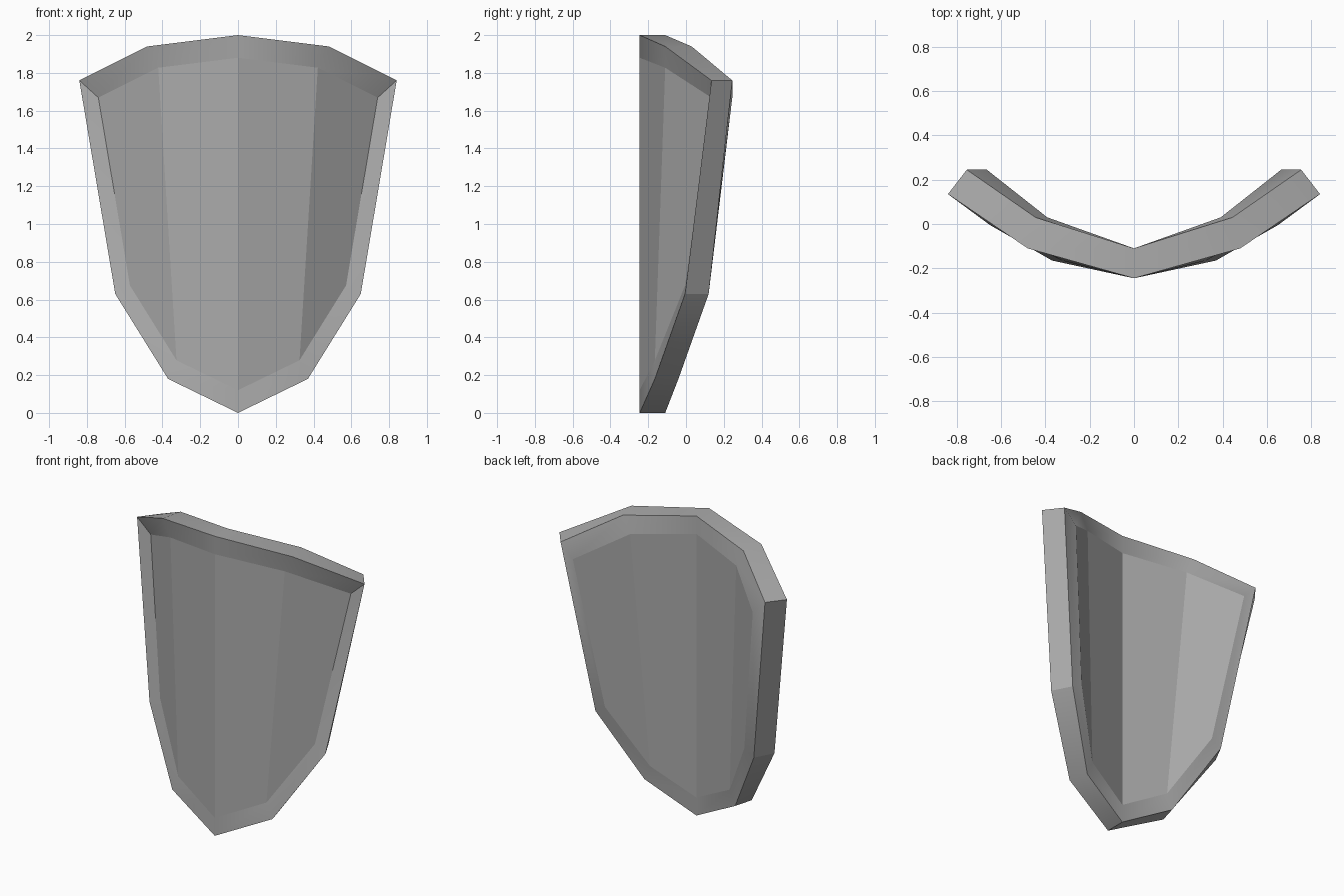
import bpy, bmesh, math

cube = bpy.data.objects.get("Cube")
if cube:
    bpy.data.objects.remove(cube, do_unlink=True)

steel = bpy.data.materials.new("plain_grey")
steel.use_nodes = True
grey = (0.4, 0.4, 0.4, 1)
steel.diffuse_color = grey
steel.node_tree.nodes["Principled BSDF"].inputs["Base Color"].default_value = grey

# Half outline, top centre to bottom tip: (x, y, z)
FRONT = [(0, -.245, 2), (.48, -.11, 1.94), (.84, .135, 1.76),
         (.65, -.005, .63), (.37, -.165, .18), (0, -.245, 0)]
BACK = [(0, -.11, 2), (.445, .03, 1.94), (.755, .245, 1.76),
        (.585, .12, .63), (.335, -.04, .18), (0, -.11, 0)]
INSET = 0.88

bm = bmesh.new()


def ring(half, scale):
    """Closed mirrored outline, scaled about mid height."""
    pts = half + [(-x, y, z) for x, y, z in half[-2:0:-1]]
    return [bm.verts.new((x * scale, y, 1 + (z - 1) * scale)) for x, y, z in pts]


rings = [ring(FRONT, INSET), ring(FRONT, 1), ring(BACK, 1), ring(BACK, INSET)]
n = len(rings[0])

# Front rim, outer edge and back rim; the long straight sides stay flat
for k in range(3):
    a, b = rings[k], rings[k + 1]
    for i in range(n):
        j = (i + 1) % n
        face = bm.faces.new((a[i], a[j], b[j], b[i]))
        face.smooth = not (k == 1 and i in (2, 7))

# Faceted panels on both faces
for r in (rings[0], rings[3]):
    for panel in ((0, 1, 4, 5), (1, 2, 3, 4), (0, 5, 6, 9), (9, 6, 7, 8)):
        bm.faces.new([r[i] for i in panel]).smooth = False

bmesh.ops.recalc_face_normals(bm, faces=bm.faces)
for e in bm.edges:
    e.smooth = e.calc_face_angle(0) < math.radians(40)

mesh = bpy.data.meshes.new("shield_body")
bm.to_mesh(mesh)
bm.free()
mesh.materials.append(steel)
shield = bpy.data.objects.new("shield_body", mesh)
bpy.context.collection.objects.link(shield)
